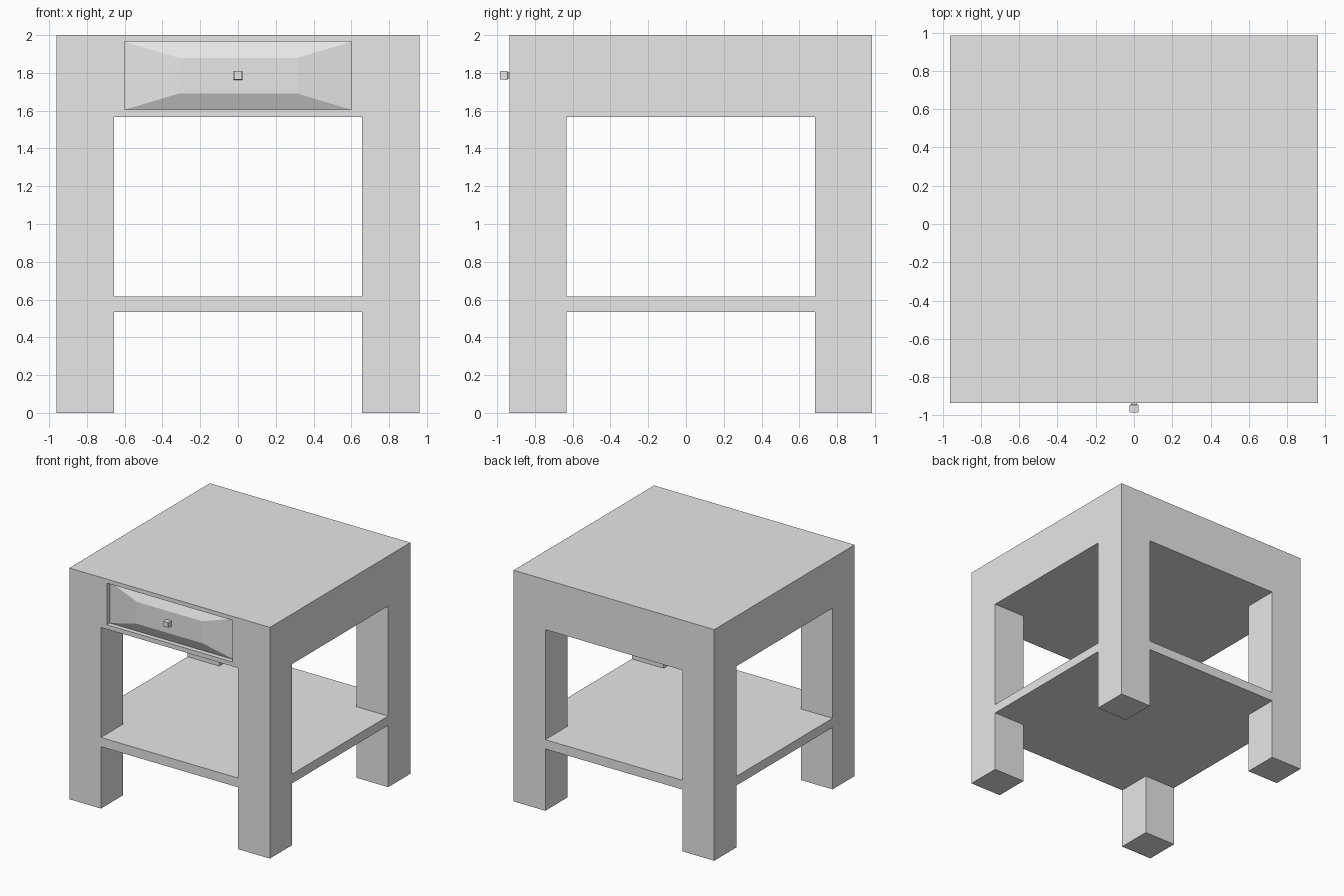
import bpy
import bmesh

cube = bpy.data.objects.get("Cube")
if cube:
    bpy.data.objects.remove(cube, do_unlink=True)

# Single plain finish
grey = bpy.data.materials.new("pale_grey")
grey.use_nodes = True
grey.diffuse_color = (0.8, 0.8, 0.8, 1)
grey.node_tree.nodes["Principled BSDF"].inputs["Base Color"].default_value = (0.8, 0.8, 0.8, 1)

W = 0.96                    # half width of the table
FRONT, BACK = -0.935, 0.985
LEG = 0.303                 # leg thickness
TOP = 2.0
APRON = 1.567               # underside of the top block
SHELF = (0.535, 0.615)


def loft(name, rings):
    """Closed solid through rectangles (y, half width, bottom, top), front to back."""
    bm = bmesh.new()
    loops = [[bm.verts.new(p) for p in ((-w, y, lo), (w, y, lo), (w, y, hi), (-w, y, hi))]
             for y, w, lo, hi in rings]
    bm.faces.new(loops[0])
    bm.faces.new(reversed(loops[-1]))
    for a, b in zip(loops, loops[1:]):
        for i in range(4):
            j = (i + 1) % 4
            bm.faces.new((a[j], a[i], b[i], b[j]))
    bmesh.ops.recalc_face_normals(bm, faces=bm.faces)
    mesh = bpy.data.meshes.new(name)
    bm.to_mesh(mesh)
    bm.free()
    mesh.materials.append(grey)
    obj = bpy.data.objects.new(name, mesh)
    bpy.context.collection.objects.link(obj)
    return obj


def box(name, w, y0, y1, z0, z1):
    return loft(name, [(y0, w, z0, z1), (y1, w, z0, z1)])


def carve(target, cutter):
    """Subtract the cutter from the target and discard it."""
    cutter.hide_render = True
    mod = target.modifiers.new("carve", "BOOLEAN")
    mod.operation = "DIFFERENCE"
    mod.solver = "EXACT"
    mod.object = cutter
    bpy.context.view_layer.objects.active = target
    bpy.ops.object.modifier_apply(modifier=mod.name)
    bpy.data.objects.remove(cutter, do_unlink=True)


# Table frame: one block opened both ways, above and below the shelf
frame = box("table_frame", W, FRONT, BACK, 0, TOP)
for z0, z1 in ((-0.2, SHELF[0]), (SHELF[1], APRON)):
    carve(frame, box("opening_front_to_back", W - LEG, FRONT - 0.2, BACK + 0.2, z0, z1))
    carve(frame, box("opening_side_to_side", W + 0.2, FRONT + LEG, BACK - LEG, z0, z1))

# Drawer recess in the front
DW, D0, D1 = 0.60, 1.605, 1.965
carve(frame, box("drawer_recess", DW, FRONT - 0.1, FRONT + 0.1, D0, D1))

# Drawer front: sunk rim rising to a flush raised panel
loft("drawer_front", [
    (FRONT, 0.315, 1.69, 1.88),
    (FRONT + 0.04, DW, D0, D1),
    (FRONT + 0.1, DW, D0, D1),
])

# Square knob with a tapered neck
KZ = 1.787
loft("drawer_knob", [(y, r, KZ - r, KZ + r) for y, r in (
    (-0.985, 0.022), (-0.945, 0.024), (-0.942, 0.016), (FRONT + 0.01, 0.016))])
